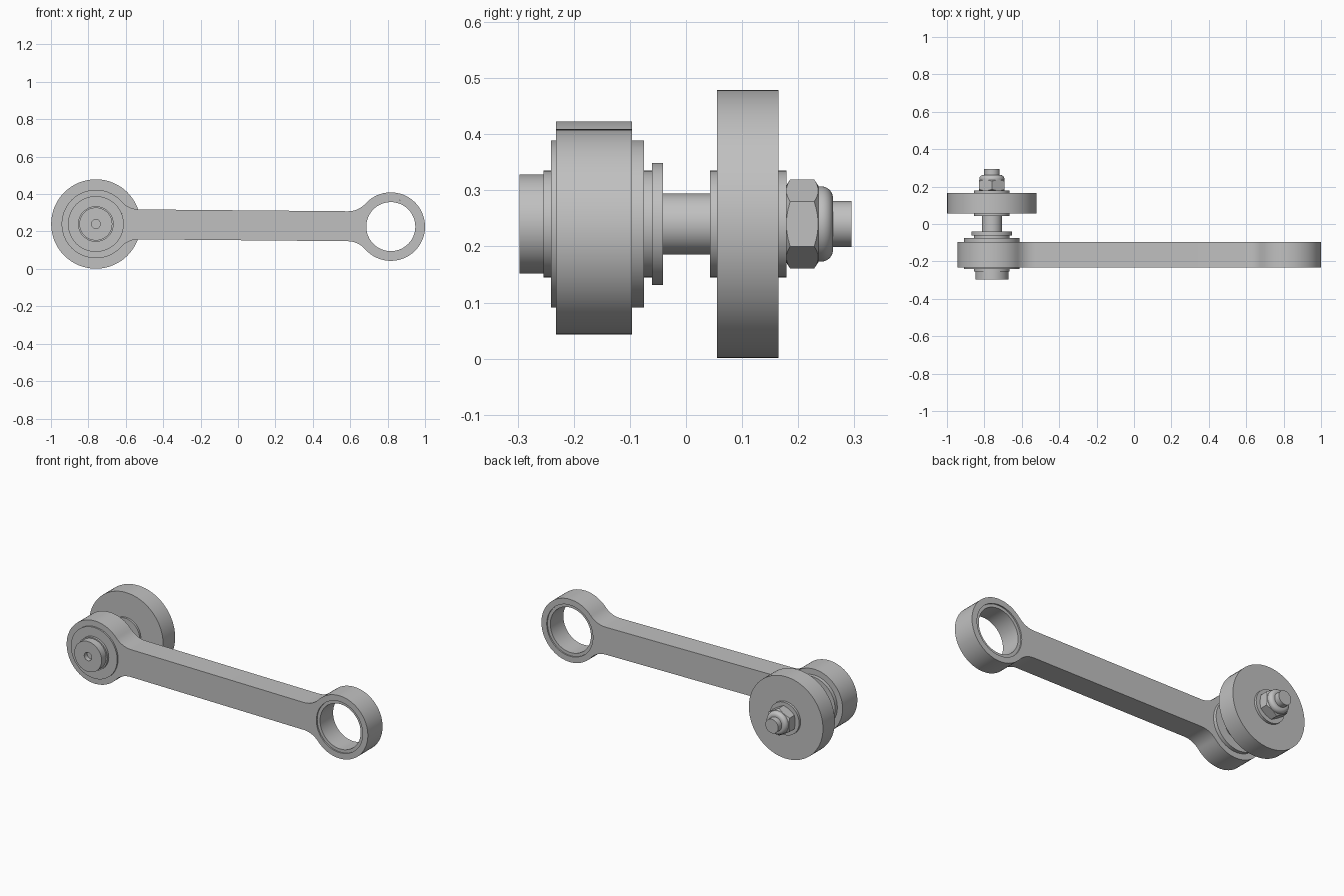
import bpy, bmesh, math
from mathutils import Vector, Matrix

cube = bpy.data.objects.get("Cube")
if cube:
    bpy.data.objects.remove(cube, do_unlink=True)

steel = bpy.data.materials.new("plain_grey")
steel.use_nodes = True
GREY = (0.53, 0.53, 0.53, 1)
steel.diffuse_color = GREY
steel.node_tree.nodes["Principled BSDF"].inputs["Base Color"].default_value = GREY

ROLLER_END = Vector((-0.76, 0, 0.24))
EYE_END = Vector((0.817, 0, 0.226))
ARM_FRONT, ARM_BACK = -0.232, -0.096
EYE_R, BORE_R, BAR_HALF, FILLET_R = 0.183, 0.149, 0.08, 0.127


def finish(name, bm):
    bmesh.ops.recalc_face_normals(bm, faces=bm.faces)
    mesh = bpy.data.meshes.new(name)
    bm.to_mesh(mesh)
    bm.free()
    mesh.materials.append(steel)
    ob = bpy.data.objects.new(name, mesh)
    bpy.context.collection.objects.link(ob)
    return ob


def smooth(ob):
    bpy.ops.object.select_all(action='DESELECT')
    ob.select_set(True)
    bpy.context.view_layer.objects.active = ob
    bpy.ops.object.shade_smooth_by_angle(angle=math.radians(25))


def lathe(name, profile, centre=ROLLER_END, steps=64):
    """Turn (y, radius) points about the y axis through centre."""
    bm = bmesh.new()
    verts = [bm.verts.new(centre + Vector((r, y, 0))) for y, r in profile]
    edges = [bm.edges.new(pair) for pair in zip(verts, verts[1:])]
    bmesh.ops.spin(bm, geom=verts + edges, cent=centre, axis=(0, 1, 0),
                   angle=math.tau, steps=steps)
    bmesh.ops.remove_doubles(bm, verts=bm.verts, dist=1e-5)
    ob = finish(name, bm)
    smooth(ob)
    return ob


def disc(name, y0, y1, r):
    return lathe(name, [(y0, 0), (y0, r), (y1, r), (y1, 0)])


def ring(name, y0, y1, r_in, r_out, centre):
    return lathe(name, [(y0, r_in), (y0, r_out), (y1, r_out), (y1, r_in), (y0, r_in)], centre)


def arc(cx, cy, r, a0, a1, n):
    angles = [a0 + (a1 - a0) * i / n for i in range(n + 1)]
    return [(cx + r * math.cos(a), cy + r * math.sin(a)) for a in angles]


# Arm: straight bar blended by fillets into an eye at each end
span = EYE_END - ROLLER_END
length = span.length
tangent = math.sqrt((EYE_R + FILLET_R) ** 2 - (BAR_HALF + FILLET_R) ** 2)
turn = math.atan2(BAR_HALF + FILLET_R, tangent)
quarter = arc(0, 0, EYE_R, math.pi, turn, 24)
quarter += arc(tangent, BAR_HALF + FILLET_R, FILLET_R, turn + math.pi, 1.5 * math.pi, 12)[1:]
upper = quarter + [(length - u, v) for u, v in reversed(quarter)]
lower = [(u, -v) for u, v in reversed(upper[1:-1])]
bores = [arc(u, 0, BORE_R, 0, math.tau, 64)[:-1] for u in (0, length)]

along = span.normalized()
across = Vector((-along.z, 0, along.x))
bm = bmesh.new()
for loop in [upper + lower] + bores:
    verts = [bm.verts.new(ROLLER_END + along * u + across * v + Vector((0, ARM_FRONT, 0)))
             for u, v in loop]
    for a, b in zip(verts, verts[1:] + verts[:1]):
        bm.edges.new((a, b))
bmesh.ops.triangle_fill(bm, edges=bm.edges[:], use_beauty=True, normal=(0, -1, 0))
made = bmesh.ops.extrude_face_region(bm, geom=bm.faces[:])["geom"]
bmesh.ops.translate(bm, vec=(0, ARM_BACK - ARM_FRONT, 0),
                    verts=[g for g in made if isinstance(g, bmesh.types.BMVert)])
smooth(finish("arm", bm))

# Bushing set just inside the open eye
ring("eye_bushing", ARM_FRONT + 0.008, ARM_BACK - 0.008, 0.131, BORE_R, EYE_END)

# Bearing, washers, pin and roller along the pin axis
lathe("pin_head", [(-0.27, 0), (-0.27, 0.024), (-0.297, 0.024), (-0.297, 0.088),
                   (-0.254, 0.088), (-0.254, 0)])
disc("front_washer", -0.254, -0.241, 0.095)
disc("bearing", -0.241, -0.075, 0.149)
disc("back_washer", -0.075, -0.061, 0.095)
disc("pin_collar", -0.061, -0.041, 0.109)
disc("pin_shaft", -0.041, 0.043, 0.054)
disc("roller_front_washer", 0.043, 0.055, 0.095)
disc("roller", 0.055, 0.165, 0.239)
disc("roller_back_washer", 0.165, 0.179, 0.095)
lathe("pin_end", [(0.179, 0), (0.179, 0.041), (0.295, 0.041), (0.295, 0)])

# Hexagonal nut with turned-off corners
nut = lathe("nut", [(0.179, 0), (0.179, 0.069), (0.186, 0.08), (0.228, 0.08),
                    (0.236, 0.068), (0.236, 0)])
bm = bmesh.new()
place = (Matrix.Translation(ROLLER_END + Vector((0, 0.207, 0)))
         @ Matrix.Rotation(math.pi / 2, 4, 'X'))
bmesh.ops.create_cone(bm, cap_ends=True, segments=6, radius1=0.0795, radius2=0.0795,
                      depth=0.1, matrix=place)
hexagon = finish("nut_cutter", bm)
# Put one hexagon corner straight up
top = max(v.co.z for v in hexagon.data.vertices) - ROLLER_END.z
if top < 0.075:
    hexagon.data.transform(Matrix.Translation(ROLLER_END) @ Matrix.Rotation(math.pi / 6, 4, 'Y')
                           @ Matrix.Translation(-ROLLER_END))
hexagon.hide_render = True
cut = nut.modifiers.new("hexagon", 'BOOLEAN')
cut.operation = 'INTERSECT'
cut.solver = 'EXACT'
cut.object = hexagon
bpy.context.view_layer.objects.active = nut
bpy.ops.object.modifier_apply(modifier=cut.name)
bpy.data.objects.remove(hexagon, do_unlink=True)
smooth(nut)

# Rounded locking collar of the nut
lathe("nut_dome", [(0.234, 0), (0.234, 0.067)]
      + arc(0.241, 0.046, 0.021, math.pi / 2, 0, 8) + [(0.262, 0)])
